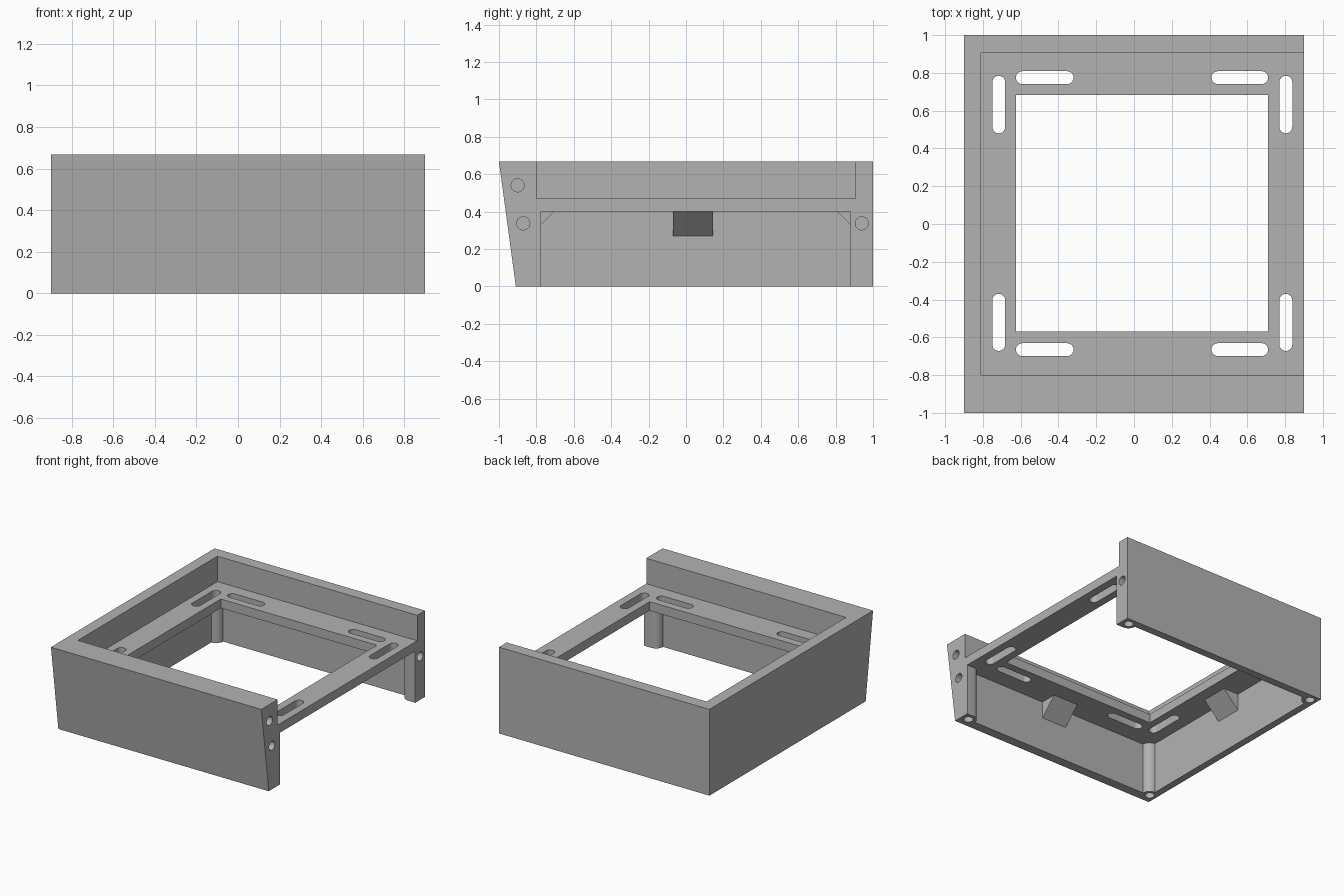
import bpy, bmesh, math
from mathutils import Matrix, Vector

if "Cube" in bpy.data.objects:
    bpy.data.objects.remove(bpy.data.objects["Cube"])

H = 0.667              # overall height
SHELF = (0.40, 0.47)   # underside and top of the shelf
LEFT, FRONT, BACK = -0.845, -0.835, 0.94   # inner faces of the lower walls
R = 0.06               # corner post radius
HOLE_R = 0.035

grey = bpy.data.materials.new("plain grey")
grey.diffuse_color = (0.45, 0.45, 0.45, 1)
grey.use_nodes = True
grey.node_tree.nodes["Principled BSDF"].inputs["Base Color"].default_value = grey.diffuse_color


def prism(name, points, start, vec):
    """Extrude a closed 3D outline along vec."""
    bm = bmesh.new()
    face = bm.faces.new([bm.verts.new(Vector(p) + Vector(start)) for p in points])
    out = bmesh.ops.extrude_face_region(bm, geom=[face])
    bmesh.ops.translate(bm, vec=vec, verts=[v for v in out["geom"] if isinstance(v, bmesh.types.BMVert)])
    bmesh.ops.recalc_face_normals(bm, faces=bm.faces)
    me = bpy.data.meshes.new(name)
    bm.to_mesh(me)
    bm.free()
    ob = bpy.data.objects.new(name, me)
    bpy.context.collection.objects.link(ob)
    me.materials.append(grey)
    return ob


def arc(cx, cy, r, a0, a1, n):
    return [(cx + r * math.cos(math.radians(a0 + (a1 - a0) * i / n)),
             cy + r * math.sin(math.radians(a0 + (a1 - a0) * i / n)), 0) for i in range(n + 1)]


def box(name, x0, x1, y0, y1, z0, z1):
    return prism(name, [(x0, y0, z0), (x1, y0, z0), (x1, y1, z0), (x0, y1, z0)], (0, 0, 0), (0, 0, z1 - z0))


def slot(x0, x1, y0, y1):
    """Rounded slot cutter through the shelf."""
    r = min(x1 - x0, y1 - y0) / 2
    if x1 - x0 > y1 - y0:
        c = (y0 + y1) / 2
        pts = arc(x1 - r, c, r, -90, 90, 12) + arc(x0 + r, c, r, 90, 270, 12)
    else:
        c = (x0 + x1) / 2
        pts = arc(c, y1 - r, r, 0, 180, 12) + arc(c, y0 + r, r, 180, 360, 12)
    return prism("slot_cutter", pts, (0, 0, 0.35), (0, 0, 0.2))


def combine(target, tool, operation="DIFFERENCE"):
    mod = target.modifiers.new("cut", "BOOLEAN")
    mod.operation, mod.solver, mod.object = operation, "EXACT", tool
    bpy.context.view_layer.objects.active = target
    bpy.ops.object.modifier_apply(modifier=mod.name)
    bpy.data.objects.remove(tool)


# Outer block with a leaning front face
frame = prism("frame", [(-0.9, -0.91, 0), (-0.9, 1, 0), (-0.9, 1, H), (-0.9, -1, H)], (0, 0, 0), (1.8, 0, 0))

# Upper tray, open on the right
combine(frame, box("tray_cutter", -0.81, 1.1, -0.80, 0.905, SHELF[1], 0.9))

# Lower cavity, open on the right, leaving rounded posts in the corners
px = 0.84
outline = ([(1.1, FRONT + R, 0)] + arc(px, FRONT, R, 90, 180, 10)
           + arc(LEFT, FRONT, R, 0, 90, 10) + arc(LEFT, BACK, R, -90, 0, 10)
           + arc(px, BACK, R, 180, 270, 10) + [(1.1, BACK - R, 0)])
combine(frame, prism("cavity_cutter", outline, (0, 0, -0.1), (0, 0, SHELF[0] + 0.1)))

# Sloped braces under the shelf on three walls
W, LEG, E = 0.215, 0.13, 0.02
CX, CY = 0.043, 0.037
profile = [(-E, SHELF[0] - LEG - E), (LEG + E, SHELF[0] + E), (-E, SHELF[0] + E)]
combine(frame, prism("brace", [(LEFT + d, CY - W / 2, z) for d, z in profile], (0, 0, 0), (0, W, 0)), "UNION")
for wall, s in ((FRONT, 1), (BACK, -1)):
    combine(frame, prism("brace", [(CX - W / 2, wall + s * d, z) for d, z in profile], (0, 0, 0), (W, 0, 0)), "UNION")

# Large opening and mounting slots in the shelf
combine(frame, box("opening_cutter", -0.625, 0.71, -0.57, 0.683, 0.3, 0.55))
for x0, x1 in ((-0.625, -0.32), (0.41, 0.71)):
    for y in (0.775, -0.665):
        combine(frame, slot(x0, x1, y - 0.034, y + 0.034))
for x in (-0.716, 0.804):
    for y0, y1 in ((0.48, 0.785), (-0.672, -0.37)):
        combine(frame, slot(x - 0.034, x + 0.034, y0, y1))

# Blind holes under the posts
for x in (LEFT, px):
    for y in (FRONT, BACK):
        combine(frame, prism("hole_cutter", arc(x, y, HOLE_R, 0, 345, 23), (0, 0, -0.1), (0, 0, 0.16)))

# Blind holes in the right-hand ends of the walls
for y, z in ((-0.90, 0.54), (-0.87, 0.337), (0.94, 0.337)):
    ring = [(0, a, b) for a, b, _ in arc(y, z, HOLE_R, 0, 345, 23)]
    combine(frame, prism("hole_cutter", ring, (0.84, 0, 0), (0.2, 0, 0)))

# Smooth the round parts only
bpy.ops.object.select_all(action="DESELECT")
frame.select_set(True)
bpy.context.view_layer.objects.active = frame
bpy.ops.object.shade_smooth_by_angle(angle=math.radians(30))
